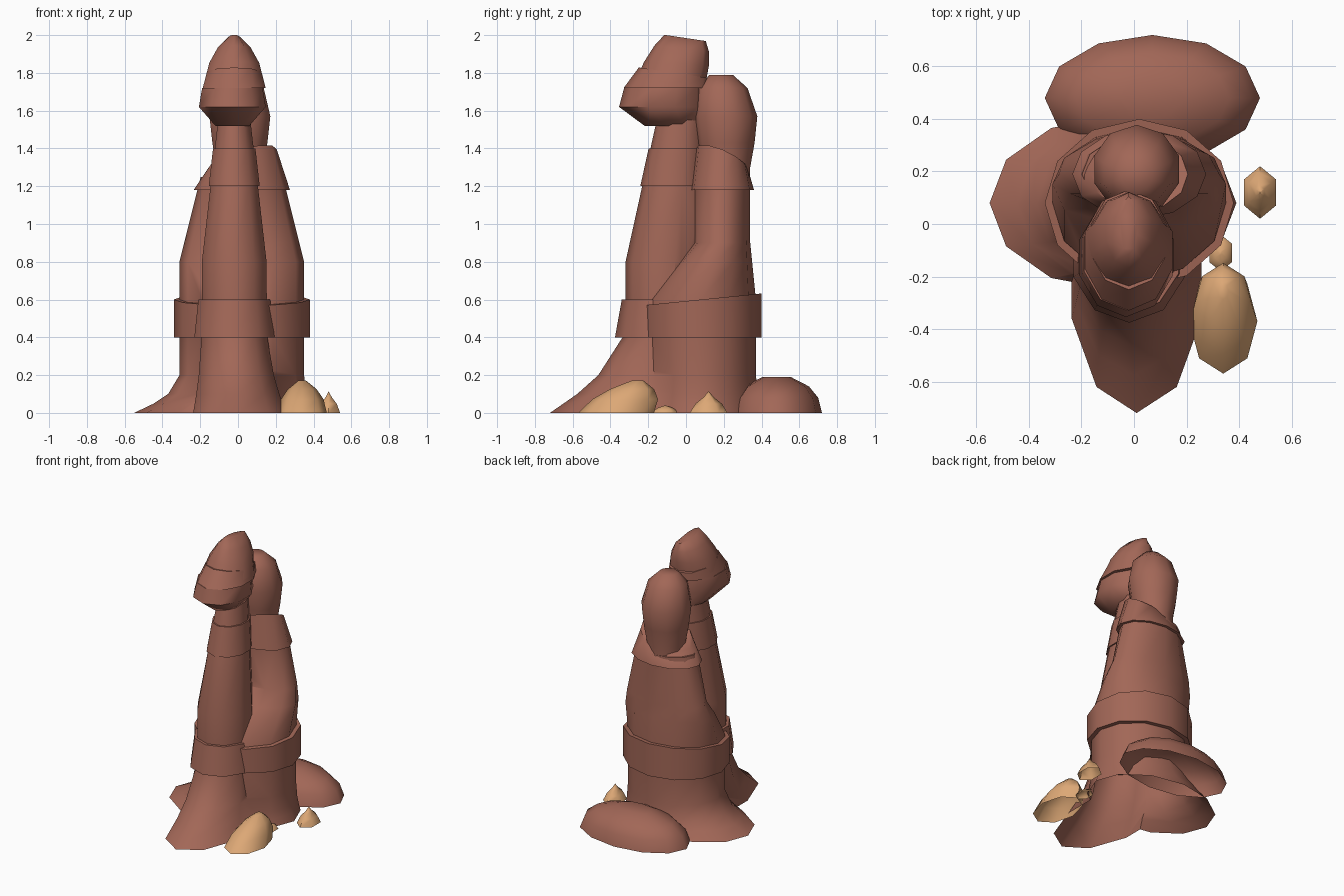
import bpy, bmesh, math

cube = bpy.data.objects.get("Cube")
if cube:
    bpy.data.objects.remove(cube, do_unlink=True)


def material(name, rgb):
    mat = bpy.data.materials.new(name)
    mat.use_nodes = True
    mat.diffuse_color = (*rgb, 1)
    mat.node_tree.nodes["Principled BSDF"].inputs["Base Color"].default_value = (*rgb, 1)
    return mat


brown = material("red_brown_rock", (.36, .135, .095))
tan = material("tan_rock", (.72, .39, .18))


def smooth(obj):
    bpy.ops.object.select_all(action="DESELECT")
    obj.select_set(True)
    bpy.context.view_layer.objects.active = obj
    bpy.ops.object.shade_smooth_by_angle(angle=math.radians(60))


def loft(name, shape, levels, mat=brown, sides=10, floor=False, tilt=(0, 0)):
    """Skin the ovals (centre x, centre y, radius x, radius y) that a shape rule
    gives at each level. The tilt grows from none at the bottom to full at the top."""
    bm = bmesh.new()
    rows = []
    for index, z in enumerate(levels):
        cx, cy, rx, ry = shape(z)
        share = index / (len(levels) - 1)
        row = []
        for side in range(sides):
            angle = math.tau * side / sides - math.pi / 2
            dx, dy = rx * math.cos(angle), ry * math.sin(angle)
            lift = share * (tilt[0] * dx + tilt[1] * dy)
            row.append(bm.verts.new((cx + dx, cy + dy, z + lift)))
        rows.append(row)
    for low, high in zip(rows, rows[1:]):
        for side in range(sides):
            after = (side + 1) % sides
            bm.faces.new((low[side], low[after], high[after], high[side]))
    bm.faces.new(rows[-1])
    if floor:
        bm.faces.new(rows[0][::-1])
    mesh = bpy.data.meshes.new(name)
    bm.to_mesh(mesh)
    bm.free()
    mesh.materials.append(mat)
    obj = bpy.data.objects.new(name, mesh)
    bpy.context.collection.objects.link(obj)
    smooth(obj)
    return obj


def merge_hollow(obj, other):
    """Fuse two closed columns into one shell and open its underside."""
    fuse = obj.modifiers.new("fuse", "BOOLEAN")
    fuse.operation = "UNION"
    fuse.object = other
    bpy.context.view_layer.objects.active = obj
    bpy.ops.object.modifier_apply(modifier=fuse.name)
    bpy.data.objects.remove(other, do_unlink=True)
    bm = bmesh.new()
    bm.from_mesh(obj.data)
    under = [f for f in bm.faces if max(v.co.z for v in f.verts) < .01]
    bmesh.ops.delete(bm, geom=under, context="FACES")
    bm.to_mesh(obj.data)
    bm.free()
    smooth(obj)


def band(name, shape, bottom, top, grow_bottom, grow_top, sides=10, tilt=(0, 0)):
    """A closed collar that follows a column's rule a little further out."""
    def collar(z):
        cx, cy, rx, ry = shape(z)
        grow = grow_bottom if z == bottom else grow_top
        return cx, cy, rx + grow, ry + grow
    loft(name, collar, (bottom, top), sides=sides, floor=True, tilt=tilt)


def stone(name, x, y, rx, ry, height, power, lean=0, mat=tan, sides=8):
    """A dome; a higher power makes it more pointed, lean moves its tip back."""
    def dome(z):
        t = z / height
        size = (1 - t * t) ** power
        return x, y + lean * t, rx * size, ry * size
    levels = [height * t for t in (0, .4, .7, .95)]
    loft(name, dome, levels, mat, sides)


# Column rules: a flared foot, a straight middle and a taper near the top.
# The rear column also thins towards the back above the lower band.
def rear_shape(z):
    flare = max(0, 1 - z / .2) ** 2
    rise = max(0, z - .8)
    pinch = min(1, max(0, z - .6) / .3)
    return (.02 - .1 * flare, .08 + .11 * pinch, .33 + .14 * flare - .25 * rise,
            .29 + .04 * flare - .14 * pinch)


def front_shape(z):
    toe = max(0, 1 - z / .5) ** 2
    rise = max(0, z - .8)
    return (.03 * toe - .02, .12 * rise - .08 * toe - .12,
            .18 + .08 * toe - .12 * rise, .2 + .32 * toe - .1 * rise)


columns = loft("columns", rear_shape, (0, .05, .1, .2, .4, .6, .8, .9, 1.2, 1.25),
               sides=12, floor=True)
merge_hollow(columns, loft("front_column", front_shape,
                           (0, .1, .2, .4, .6, .8, 1.2, 1.4, 1.6), floor=True))

# Lower and upper rock bands, one collar on each column
band("lower_rear_band", rear_shape, .4, .6, .03, .03, sides=12, tilt=(0, .1))
band("lower_front_band", front_shape, .4, .6, .04, .02)
band("upper_rear_band", rear_shape, 1.18, 1.34, .02, -.01, sides=12, tilt=(.3, -.4))
band("upper_front_band", front_shape, 1.2, 1.4, .01, .01)


# Rounded knob on a straight stem behind the head
def knob_shape(z):
    ball = .17 * max(0, 1 - ((z - 1.55) * 4) ** 2) ** .4
    radius = max(ball, .13 if z < 1.5 else 0)
    return .01, .21 - .1 * max(0, z - 1.55), radius, radius


loft("rear_knob", knob_shape, (1.15, 1.3, 1.43, 1.57, 1.72, 1.79))


# Overhanging head, its sloping ledge and its pointed cap
def head_shape(z):
    size = math.sqrt(1 - ((z - 1.65) / .15) ** 2)
    return -.03, -.13 * size, .19 * size, .08 + .15 * size


def ledge_shape(z):
    step = z - 1.72
    return -.02, step / 2 - .1, .175 - .3 * step, .23 - step / 2


def cap_shape(z):
    t = (z - 1.7) / .3
    size = (1 - t * t) ** .7
    return -.02, .1 * t - .1, .17 * size, .09 + .1 * size


loft("head", head_shape, (1.52, 1.62, 1.72), floor=True)
loft("head_ledge", ledge_shape, (1.72, 1.8), floor=True, tilt=(0, -.15))
loft("head_cap", cap_shape, (1.75, 1.85, 1.93, 1.985), tilt=(0, -.15))

# Wide boulder against the back of the base and loose stones on the left
stone("back_boulder", .07, .48, .41, .24, .2, .5, mat=brown, sides=12)
stone("large_stone", .34, -.37, .13, .2, .18, .8, lean=.12)
stone("side_stone", .48, .12, .07, .1, .12, 2, sides=6)
stone("small_stone", .33, -.11, .05, .07, .04, 1, sides=6)
